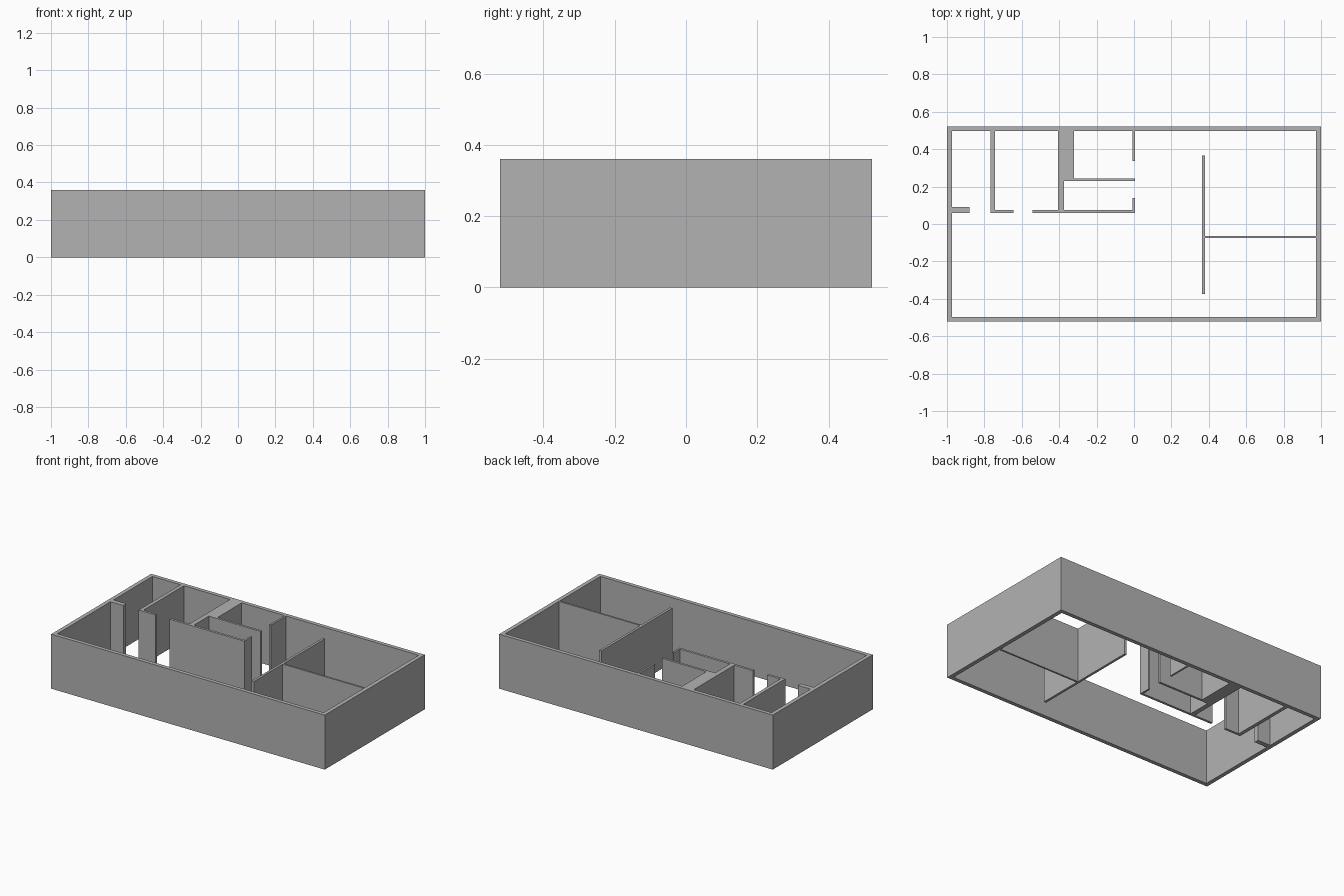
import bpy
import bmesh

HEIGHT = 0.36

cube = bpy.data.objects.get("Cube")
if cube:
    bpy.data.objects.remove(cube, do_unlink=True)

# One plain grey for every wall
grey = bpy.data.materials.new("wall_grey")
grey.use_nodes = True
colour = (0.45, 0.45, 0.45, 1)
grey.diffuse_color = colour
grey.node_tree.nodes["Principled BSDF"].inputs["Base Color"].default_value = colour


def walls(name, *outlines):
    """Extrude floor-plan outlines (counter-clockwise) to full height."""
    bm = bmesh.new()
    for outline in outlines:
        base = bm.faces.new([bm.verts.new((x, y, 0)) for x, y in outline])
        top = bmesh.ops.extrude_face_region(bm, geom=[base], use_keep_orig=True)
        moved = [v for v in top["geom"] if isinstance(v, bmesh.types.BMVert)]
        bmesh.ops.translate(bm, verts=moved, vec=(0, 0, HEIGHT))
    bmesh.ops.recalc_face_normals(bm, faces=bm.faces)
    mesh = bpy.data.meshes.new(name)
    bm.to_mesh(mesh)
    bm.free()
    mesh.materials.append(grey)
    obj = bpy.data.objects.new(name, mesh)
    bpy.context.collection.objects.link(obj)
    return obj


def rect(x0, x1, y0, y1):
    return [(x0, y0), (x1, y0), (x1, y1), (x0, y1)]


X, Y = 1.0, 0.522       # outer half sizes
IX, IY = 0.973, 0.496   # inner half sizes
LOW, LOW_TOP = 0.059, 0.075  # row of walls facing the main room

# Outer shell, open above and below
walls("front_outer_wall", rect(-X, X, -Y, -IY))
walls("back_outer_wall", rect(-X, X, IY, Y))
walls("right_outer_wall", rect(-X, -IX, -IY, IY))
walls("left_outer_wall", rect(IX, X, -IY, IY))

# Small rooms along the back
walls("entry_stub", rect(-IX, -0.88, LOW, 0.09))
walls("corner_room_wall", [(-0.767, LOW), (-0.645, LOW), (-0.645, LOW_TOP),
                           (-0.743, LOW_TOP), (-0.743, IY), (-0.767, IY)])
walls("service_core_wall", [(-0.543, LOW), (0.005, LOW), (0.005, 0.139),
                            (-0.007, 0.139), (-0.007, LOW_TOP), (-0.374, LOW_TOP),
                            (-0.374, 0.229), (0.005, 0.229), (0.005, 0.244),
                            (-0.32, 0.244), (-0.32, IY), (-0.405, IY),
                            (-0.405, LOW_TOP), (-0.543, LOW_TOP)])
walls("back_door_stub", rect(-0.007, 0.005, 0.336, IY))

# Partitions of the two large rooms
walls("long_partition", rect(0.363, 0.379, -0.375, 0.365))
walls("cross_partition", rect(0.379, IX, -0.075, -0.063))
